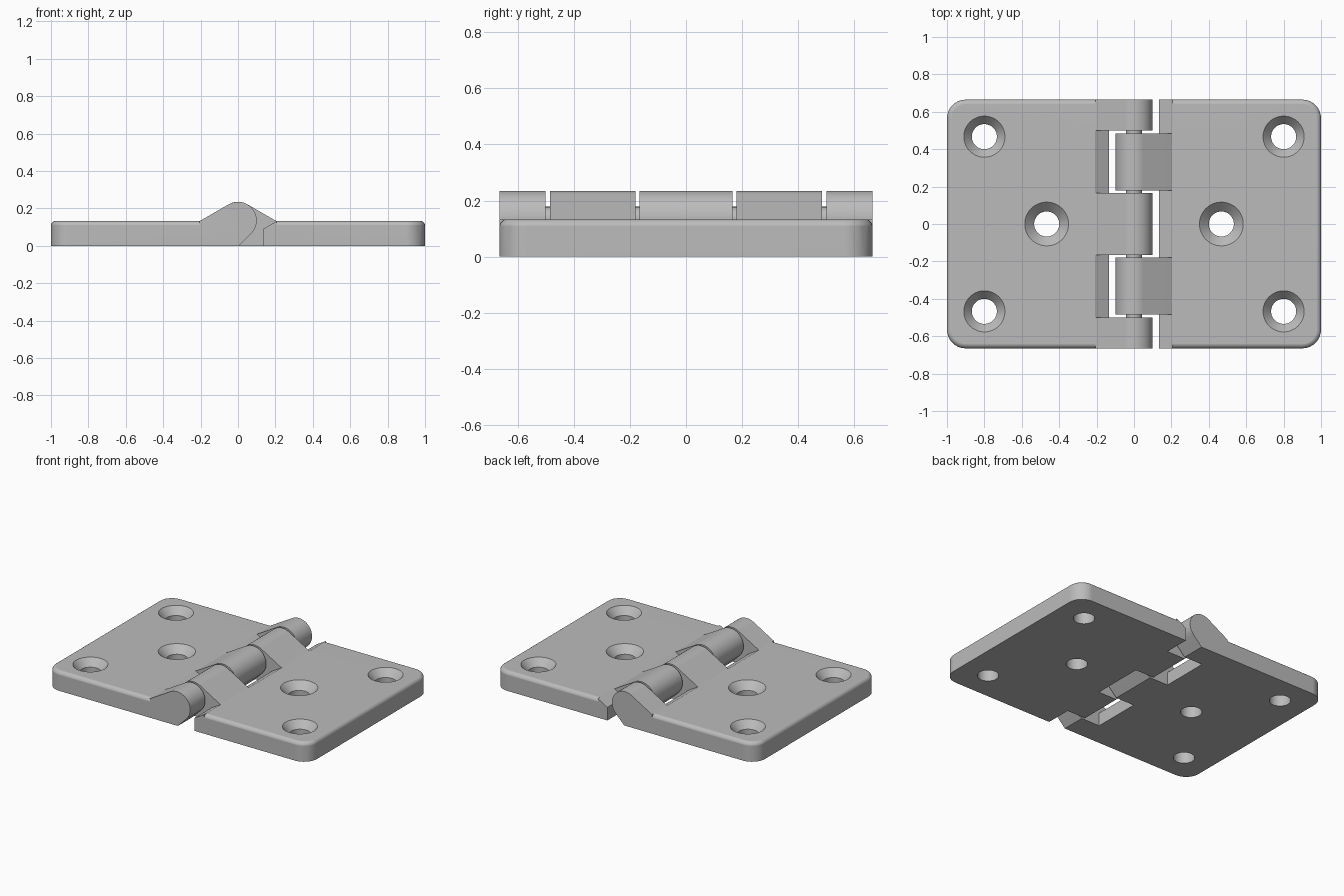
import bpy, bmesh
from math import sin, cos, radians, pi, tan

if "Cube" in bpy.data.objects:
    bpy.data.objects.remove(bpy.data.objects["Cube"])

HALF = 0.665        # half width along the pin
TOP = 0.133         # leaf thickness
AXIS, BARREL = 0.135, 0.1
CORNER, FILLET = 0.1, 0.028
STEPS = 8

grey = bpy.data.materials.new("satin_grey")
grey.use_nodes = True
colour = (0.5, 0.5, 0.5, 1)
grey.diffuse_color = colour
grey.node_tree.nodes["Principled BSDF"].inputs["Base Color"].default_value = colour


def loft(name, rings, round_corners=False):
    """Skin a row of equal rings of points and cap both ends."""
    bm = bmesh.new()
    rows = [[bm.verts.new(p) for p in ring] for ring in rings]
    for a, b in zip(rows, rows[1:]):
        for i in range(len(a)):
            j = (i + 1) % len(a)
            bm.faces.new((a[i], a[j], b[j], b[i]))
    bm.faces.new(rows[0])
    bm.faces.new(rows[-1])
    bmesh.ops.recalc_face_normals(bm, faces=bm.faces)
    if round_corners:
        edges = [e for e in bm.edges
                 if all(abs(v.co.x) > 0.99 for v in e.verts)
                 and abs(e.verts[0].co.y - e.verts[1].co.y) < 0.01]
        bmesh.ops.bevel(bm, geom=edges, offset=CORNER, segments=STEPS,
                        profile=0.5, affect='EDGES')
        bmesh.ops.recalc_face_normals(bm, faces=bm.faces)
    mesh = bpy.data.meshes.new(name)
    bm.to_mesh(mesh)
    bm.free()
    mesh.materials.append(grey)
    obj = bpy.data.objects.new(name, mesh)
    bpy.context.collection.objects.link(obj)
    return obj


def prism(name, profile, y0, y1, **kw):
    """Extrude an x-z profile along y."""
    return loft(name, [[(x, y, z) for x, z in profile] for y in (y0, y1)], **kw)


def circle(x, y, z, r, n=48):
    return [(x + r * cos(2 * pi * i / n), y + r * sin(2 * pi * i / n), z)
            for i in range(n)]


def activate(obj):
    bpy.ops.object.select_all(action='DESELECT')
    obj.select_set(True)
    bpy.context.view_layer.objects.active = obj


def cut(obj, cutter):
    cutter.hide_render = True
    mod = obj.modifiers.new("cut", 'BOOLEAN')
    mod.operation, mod.solver, mod.object = 'DIFFERENCE', 'EXACT', cutter
    activate(obj)
    bpy.ops.object.modifier_apply(modifier=mod.name)
    bpy.data.objects.remove(cutter)


def smooth(obj):
    activate(obj)
    bpy.ops.object.shade_smooth_by_angle(angle=radians(25))
    mod = obj.modifiers.new("even_normals", 'WEIGHTED_NORMAL')
    mod.keep_sharp = True


def edge_fillet(s):
    """Cutter that follows the three outer top edges of a leaf."""
    path = [(0.207, -HALF, -90)]
    for side, start in ((-1, -90), (1, 0)):
        for i in range(STEPS + 1):
            a = start + 90 * i / STEPS
            path.append((1 - CORNER + CORNER * cos(radians(a)),
                         side * (HALF - CORNER) + CORNER * sin(radians(a)), a))
    path.append((0.207, HALF, 90))
    lift = 0.0005
    section = [(lift - FILLET + FILLET * sin(radians(15 * i)),
                lift + TOP - FILLET + FILLET * cos(radians(15 * i)))
               for i in range(7)]
    section += [(0.05, section[-1][1]), (0.05, TOP + 0.05),
                (section[0][0], TOP + 0.05)]
    return loft("fillet_cutter", [[(s * (x + d * cos(radians(a))),
                                    y + d * sin(radians(a)), z)
                                   for d, z in section] for x, y, a in path])


def leaf(name, s, slots):
    # Plate and barrel in one profile, with tangents at 30 and 45 degrees
    arc = [radians(60 + 255 * i / 32) for i in range(33)]
    barrel = [(BARREL * cos(a), AXIS + BARREL * sin(a)) for a in arc]
    barrel = [(x, z) for x, z in barrel]
    # The lower tangent leaves the barrel on its far side, at 225 degrees
    barrel = barrel[:int(32 * 165 / 255) + 1]
    end = radians(225)
    barrel[-1] = (BARREL * cos(end), AXIS + BARREL * sin(end))
    tx, tz = barrel[0]
    foot = barrel[-1][0] + barrel[-1][1]
    profile = [(1, 0), (1, TOP), (tx + (tz - TOP) / tan(radians(30)), TOP)]
    profile += barrel + [(foot, 0)]
    obj = prism(name, [(s * x, z) for x, z in profile], -HALF, HALF,
                round_corners=True)
    cut(obj, edge_fillet(s))

    # Clearance slots for the other leaf's knuckles, with a sloped lip
    lip, slope = 0.135, tan(radians(30))
    low = TOP - (0.209 - lip) * slope
    slot = [(lip, -0.1), (lip, low), (0.3, low + (0.3 - lip) * slope),
            (0.3, 0.5), (-0.3, 0.5), (-0.3, -0.1)]
    for y0, y1 in slots:
        cut(obj, prism("slot_cutter", [(s * x, z) for x, z in slot], y0, y1))

    # Countersunk screw holes
    for x, y, wide in ((0.8, 0.467, 0.11), (0.8, -0.467, 0.11), (0.467, 0, 0.117)):
        steps = ((-0.1, 0.067), (TOP - 0.05, 0.067), (TOP, wide), (TOP + 0.1, wide))
        cut(obj, loft("hole_cutter", [circle(s * x, y, z, r) for z, r in steps]))
    smooth(obj)


leaf("right_leaf", -1, [(0.165, 0.5), (-0.5, -0.165)])
leaf("left_leaf", 1, [(-0.18, 0.18), (0.485, 0.8), (-0.8, -0.485)])

# Hinge pin
pin = [(x, AXIS + z) for x, z, _ in circle(0, 0, 0, 0.043, 32)]
pin = [(x, AXIS + y) for x, y, _ in circle(0, 0, 0, 0.043, 32)]
smooth(prism("hinge_pin", pin, -0.6, 0.6))
